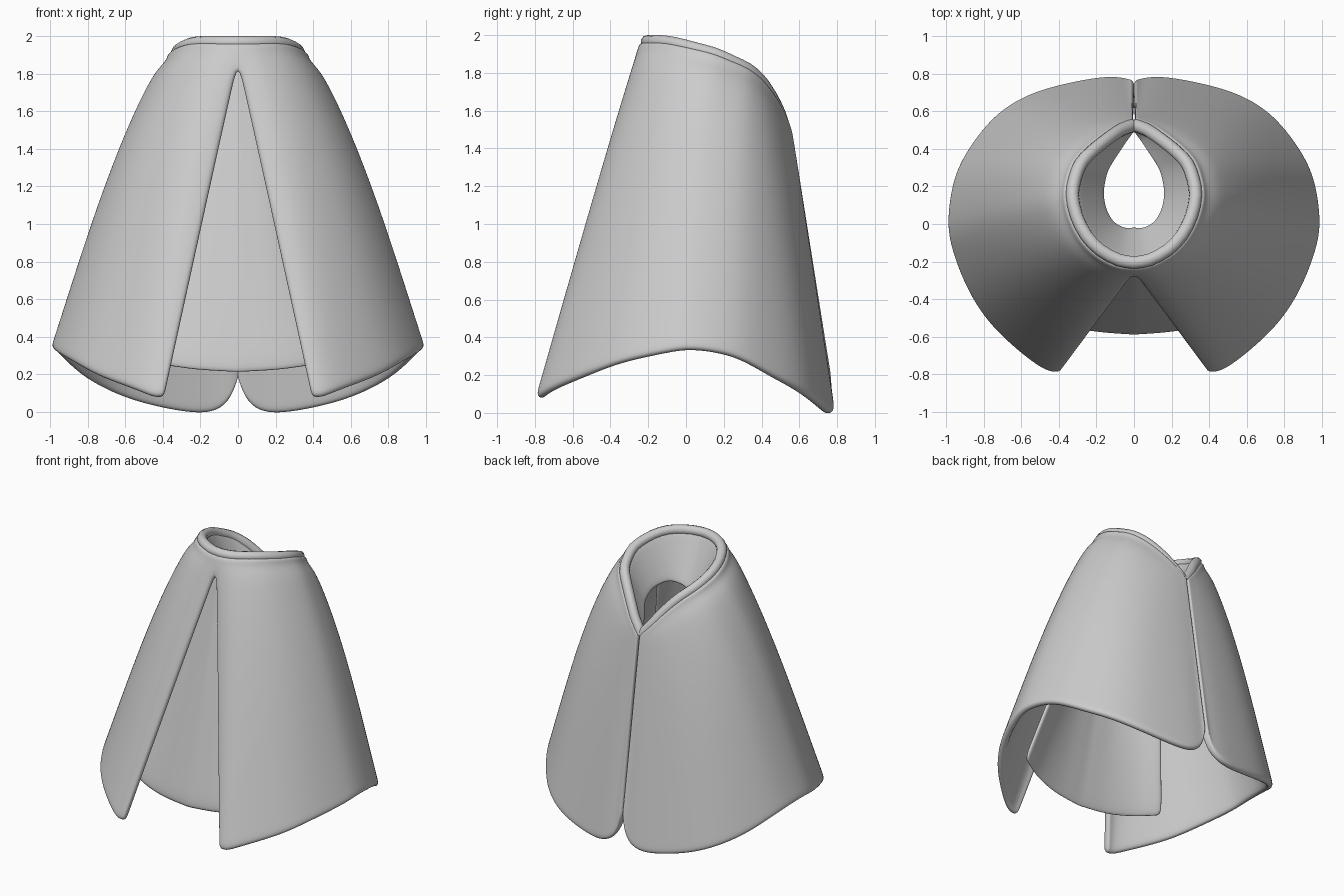
import bpy
import math
from mathutils import Vector

if "Cube" in bpy.data.objects:
    bpy.data.objects.remove(bpy.data.objects["Cube"])

cloth = bpy.data.materials.new("plain grey cloth")
cloth.use_nodes = True
cloth.diffuse_color = (0.6, 0.6, 0.6, 1)
cloth.node_tree.nodes["Principled BSDF"].inputs["Base Color"].default_value = (0.6, 0.6, 0.6, 1)


def smooth_path(points, steps):
    """Pass a smooth curve through the points."""
    pts = [Vector(p) for p in points]
    pts = [2 * pts[0] - pts[1]] + pts + [2 * pts[-1] - pts[-2]]
    path = []
    for a, b, c, d in zip(pts, pts[1:], pts[2:], pts[3:]):
        for k in range(steps):
            t = k / steps
            path.append(0.5 * (2 * b + (c - a) * t + (2 * a - 5 * b + 4 * c - d) * t * t
                               + (3 * b - a - 3 * c + d) * t ** 3))
    return path + [pts[-2]]


def make_sheet(name, columns, thickness, offset):
    """Skin a half sheet, mirror it across x and give it rounded thickness."""
    rows = len(columns[0])
    verts = [p for col in columns for p in col]
    faces = [(i * rows + j, i * rows + j + 1, (i + 1) * rows + j + 1, (i + 1) * rows + j)
             for i in range(len(columns) - 1) for j in range(rows - 1)]
    mesh = bpy.data.meshes.new(name)
    mesh.from_pydata(verts, [], faces)
    mesh.materials.append(cloth)
    obj = bpy.data.objects.new(name, mesh)
    bpy.context.collection.objects.link(obj)
    mirror = obj.modifiers.new("Mirror", "MIRROR")
    mirror.merge_threshold = 0.001
    solid = obj.modifiers.new("Thickness", "SOLIDIFY")
    solid.thickness = thickness
    solid.offset = offset
    rounding = obj.modifiers.new("Rounding", "SUBSURF")
    rounding.levels = rounding.render_levels = 2
    for poly in mesh.polygons:
        poly.use_smooth = True


# Edges of the cape, running from the front slit round to the back opening
rim = smooth_path([
    (0, -.24, 1.985), (.09, -.225, 1.985), (.2, -.165, 1.985), (.28, -.08, 1.975),
    (.335, .03, 1.95), (.36, .15, 1.92), (.345, .25, 1.88), (.31, .34, 1.84),
    (.25, .405, 1.79), (.19, .455, 1.73), (.13, .5, 1.66), (.085, .53, 1.6),
    (.05, .545, 1.56), (.025, .555, 1.53), (.004, .56, 1.5)], 2)
hem = smooth_path([
    (.385, -.785, .11), (.45, -.785, .11), (.56, -.72, .15), (.75, -.55, .22),
    (.88, -.36, .29), (.97, -.13, .34), (.99, .04, .36), (.95, .27, .32),
    (.84, .46, .22), (.7, .61, .14), (.51, .71, .07), (.26, .77, .02),
    (.12, .785, .03), (.04, .775, .1), (.009, .765, .24)], 2)

# Outer cape: joined above the slit, bulging at the shoulders
slit = 0.067
levels = [.01, .035, slit, .14, .22, .32, .44, .56, .68, .8, .9, .98, 1.012]
columns = []
for i, (top, low) in enumerate(zip(rim, hem)):
    u = i / (len(rim) - 1)
    out = Vector((low.x - top.x, low.y - top.y, 0)).normalized()
    out.y = min(out.y, 0.1)
    column = []
    for t in levels:
        p = top.lerp(low, t)
        p += out * 0.085 * math.sin(math.pi * u) * math.sin(math.pi * t ** 0.6)
        if t == levels[1]:
            p -= out * 0.035 * math.sin(math.pi * u)
        if i == 0:
            p.x = low.x * max(0, (t - slit) / (1 - slit))
        column.append(p)
    columns.append(column)
make_sheet("cape", columns, 0.05, -1)

# Rolled rim round the neck opening
radius = 0.035
half = [Vector((p.x * .91, .15 + (p.y - .15) * .91, p.z - .02)) for p in rim]
path = [Vector((-p.x, p.y, p.z)) for p in reversed(half[1:])] + half
roll = bpy.data.curves.new("rolled_rim", "CURVE")
roll.dimensions = "3D"
roll.bevel_depth = radius
roll.bevel_resolution = 3
roll.use_fill_caps = True
roll.materials.append(cloth)
spline = roll.splines.new("POLY")
spline.points.add(len(path) - 1)
for point, p in zip(spline.points, path):
    point.co = (*p, 1)
spline.use_smooth = True
bpy.context.collection.objects.link(bpy.data.objects.new("rolled_rim", roll))

# Funnel lining inside the collar
columns = []
for i, top in enumerate(rim):
    u = i / (len(rim) - 1)
    start = Vector((top.x * .87, .15 + (top.y - .15) * .89, top.z - .02))
    shrink = .46 + .4 * u
    end = Vector((top.x * .45, .17 + (top.y - .17) * shrink, top.z - .38 + .28 * u))
    columns.append([start.lerp(end, k / 5) for k in range(6)])
make_sheet("collar_lining", columns, 0.02, 0)

# Inner panel behind the front slit
top_edge = smooth_path([(0, -.2, 1.88), (.1, -.18, 1.87), (.19, -.11, 1.84), (.25, -.02, 1.8)], 4)
low_edge = smooth_path([(0, -.6, .21), (.23, -.58, .225), (.43, -.53, .255), (.61, -.44, .29)], 4)
columns = [[a.lerp(b, k / 10) for k in range(11)] for a, b in zip(top_edge, low_edge)]
make_sheet("front_inner_panel", columns, 0.03, -1)
